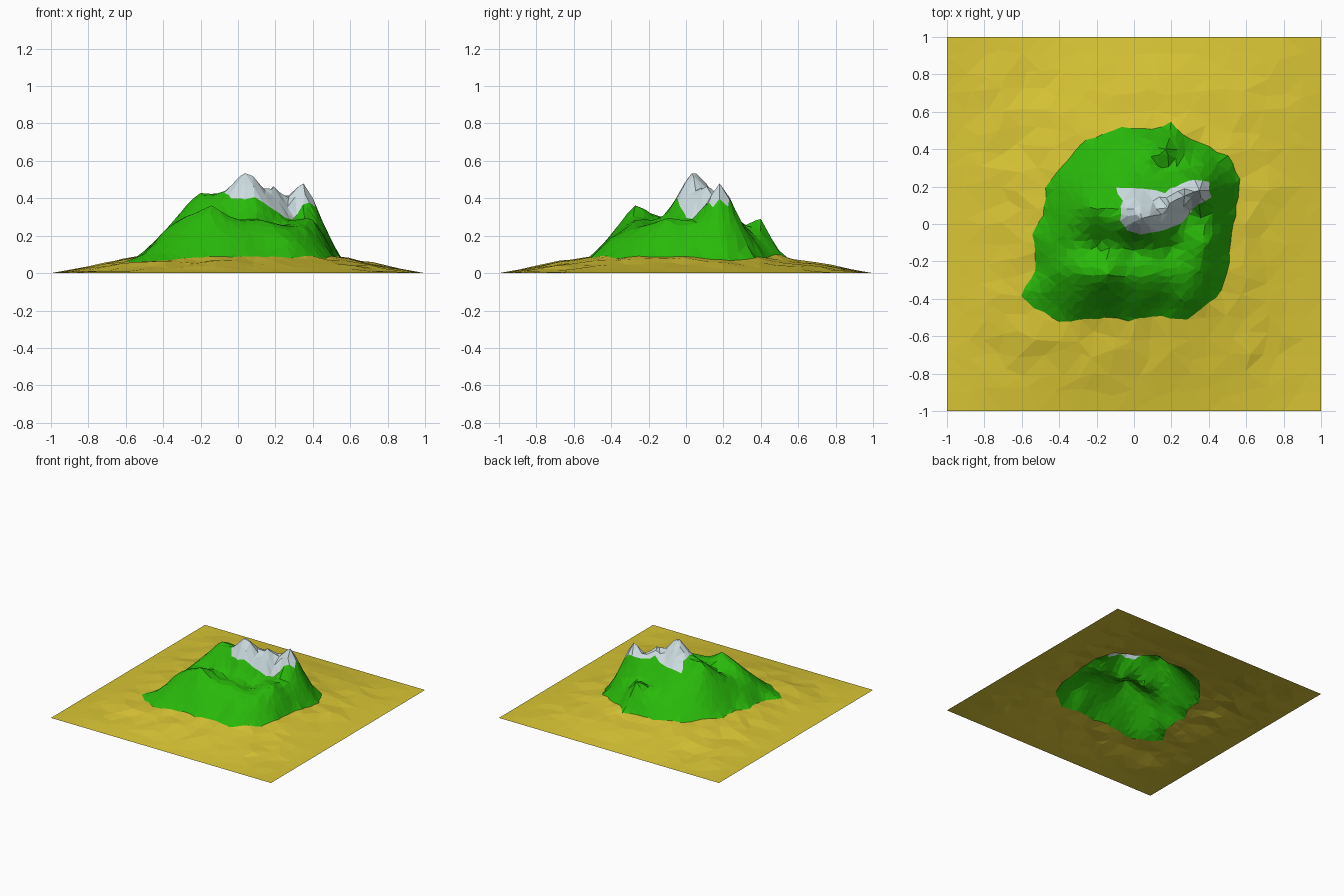
import bpy, bmesh, math, random
from mathutils import Vector, noise
from mathutils.geometry import delaunay_2d_cdt

if "Cube" in bpy.data.objects:
    bpy.data.objects.remove(bpy.data.objects["Cube"])

random.seed(4)

# Shoreline of the green hill and edge of the snow cap (plan outlines)
GREEN = [(-.6, -.38), (-.53, -.45), (-.4, -.52), (-.28, -.515), (-.15, -.5), (-.03, -.515), (.1, -.49),
         (.28, -.515), (.4, -.42), (.47, -.36), (.5, -.25), (.515, -.1), (.55, .1), (.57, .24), (.5, .36),
         (.4, .41), (.3, .45), (.2, .54), (.1, .51), (-.07, .52), (-.25, .45), (-.38, .32), (-.47, .19),
         (-.48, .05), (-.54, -.05), (-.53, -.25)]
SNOW = [(-.1, .19), (.03, .19), (.16, .17), (.25, .22), (.33, .24), (.4, .22), (.41, .15), (.31, .08),
        (.25, .0), (.13, -.04), (.04, -.055), (-.03, -.04), (-.075, .02), (-.065, .13)]

# Summits, ridges, valleys and slopes: x, y, height
RELIEF = [(.04, .03, .525), (0, .08, .49), (.12, .08, .455), (.19, .11, .465), (.27, .15, .4),
          (.35, .18, .48), (.4, .18, .4), (.3, .22, .42), (-.08, .08, .43), (-.2, .08, .43),
          (-.28, .08, .36), (-.38, .05, .24), (-.2, 0, .38), (.05, -.06, .39), (.25, 0, .3), (.3, .07, .29),
          (-.2, -.12, .27), (-.38, -.06, .24), (0, -.14, .27), (.2, -.12, .25), (.38, 0, .28),
          (-.4, -.26, .22), (-.27, -.27, .3), (-.14, -.27, .355), (-.02, -.27, .29), (.12, -.26, .27),
          (.27, -.2, .26), (.4, -.1, .28), (.35, -.25, .25), (-.2, -.4, .2), (.05, -.4, .19),
          (.25, -.4, .19), (-.42, -.4, .13), (.17, .4, .28), (.15, .3, .24), (.05, .25, .29),
          (-.1, .3, .27), (-.25, .25, .26), (-.05, .42, .18), (.35, .33, .22), (.3, .3, .26),
          (.45, .2, .27), (.46, -.05, .2), (.08, .04, .51), (.03, .16, .4)]


def sand_height(x, y):
    return .13 * max(0, (1 - x * x) * (1 - y * y)) ** 1.25


def inside(x, y, poly):
    hit = False
    for (ax, ay), (bx, by) in zip(poly, poly[1:] + poly[:1]):
        if (ay > y) != (by > y) and x < (bx - ax) * (y - ay) / (by - ay) + ax:
            hit = not hit
    return hit


def densify(poly, step):
    out = []
    for a, b in zip(poly, poly[1:] + poly[:1]):
        a, b = Vector(a), Vector(b)
        n = max(1, round((b - a).length / step))
        for i in range(n):
            wob = Vector((random.uniform(-.006, .006), random.uniform(-.006, .006)))
            out.append(a.lerp(b, i / n) + wob)
    return out


def solve(rows):
    # Gaussian elimination on an augmented matrix
    n = len(rows)
    for i in range(n):
        p = max(range(i, n), key=lambda r: abs(rows[r][i]))
        rows[i], rows[p] = rows[p], rows[i]
        for r in range(i + 1, n):
            f = rows[r][i] / rows[i][i]
            if f:
                rows[r] = [u - f * v for u, v in zip(rows[r], rows[i])]
    w = [0] * n
    for i in reversed(range(n)):
        w[i] = (rows[i][n] - sum(rows[i][j] * w[j] for j in range(i + 1, n))) / rows[i][i]
    return w


# Interpolate the relief above the sand, zero along the shoreline
green = densify(GREEN, .05)
snow = densify(SNOW, .04)
nodes = [(x, y, z - sand_height(x, y)) for x, y, z in RELIEF] + [(p.x, p.y, 0) for p in green]


def kernel(ax, ay, bx, by):
    return math.sqrt((ax - bx) ** 2 + (ay - by) ** 2 + .0006)


weights = solve([[kernel(a[0], a[1], b[0], b[1]) for b in nodes] + [a[2]] for a in nodes])
green_t = [(p.x, p.y) for p in green]
snow_t = [(p.x, p.y) for p in snow]


def height(x, y):
    fade = max(0, min(1, (.96 - max(abs(x), abs(y))) * 4))
    z = sand_height(x, y) + .02 * fade * noise.noise(Vector((x * 6, y * 6, 3)))
    if inside(x, y, green_t):
        z += max(0, sum(w * kernel(x, y, n[0], n[1]) for w, n in zip(weights, nodes)))
    return max(0, z)


# Plan points: both outlines, summits, tidy square border, scattered facets in between
summits = [Vector(p[:2]) for p in RELIEF if min((Vector(p[:2]) - q).length for q in snow) > .015]
points = green + snow + summits
fixed = list(points)
edges = []
for start, count in ((0, len(green)), (len(green), len(snow))):
    edges += [(start + i, start + (i + 1) % count) for i in range(count)]


def scatter(step, want_inside, gap):
    n = round(2 / step)
    for i in range(n + 1):
        for j in range(n + 1):
            p = Vector((-1 + 2 * i / n, -1 + 2 * j / n))
            if 0 < i < n and 0 < j < n:
                p += Vector((random.uniform(-.3, .3), random.uniform(-.3, .3))) * step
            if inside(p.x, p.y, green_t) == want_inside and \
                    min((p - q).length for q in fixed) > gap:
                points.append(p)


scatter(.1, False, .04)
scatter(.045, True, .022)
verts, _, faces, *_ = delaunay_2d_cdt(points, edges, [], 0, 1e-5)


# Materials
def material(name, rgb):
    m = bpy.data.materials.new(name)
    m.diffuse_color = (*rgb, 1)
    m.use_nodes = True
    m.node_tree.nodes["Principled BSDF"].inputs["Base Color"].default_value = m.diffuse_color
    return m


# Island terrain as one open faceted sheet
bm = bmesh.new()
bverts = [bm.verts.new((v.x, v.y, height(v.x, v.y))) for v in verts]
for f in faces:
    face = bm.faces.new([bverts[i] for i in f])
    c = face.calc_center_median()
    face.material_index = 2 if inside(c.x, c.y, snow_t) else 1 if inside(c.x, c.y, green_t) else 0
    face.normal_update()
    if face.normal.z < 0:
        face.normal_flip()
mesh = bpy.data.meshes.new("island_terrain")
bm.to_mesh(mesh)
bm.free()
for name, rgb in (("sand", (.69, .56, .035)), ("grass", (.022, .48, .003)), ("snow", (.6, .71, .74))):
    mesh.materials.append(material(name, rgb))
bpy.context.collection.objects.link(bpy.data.objects.new("island_terrain", mesh))
